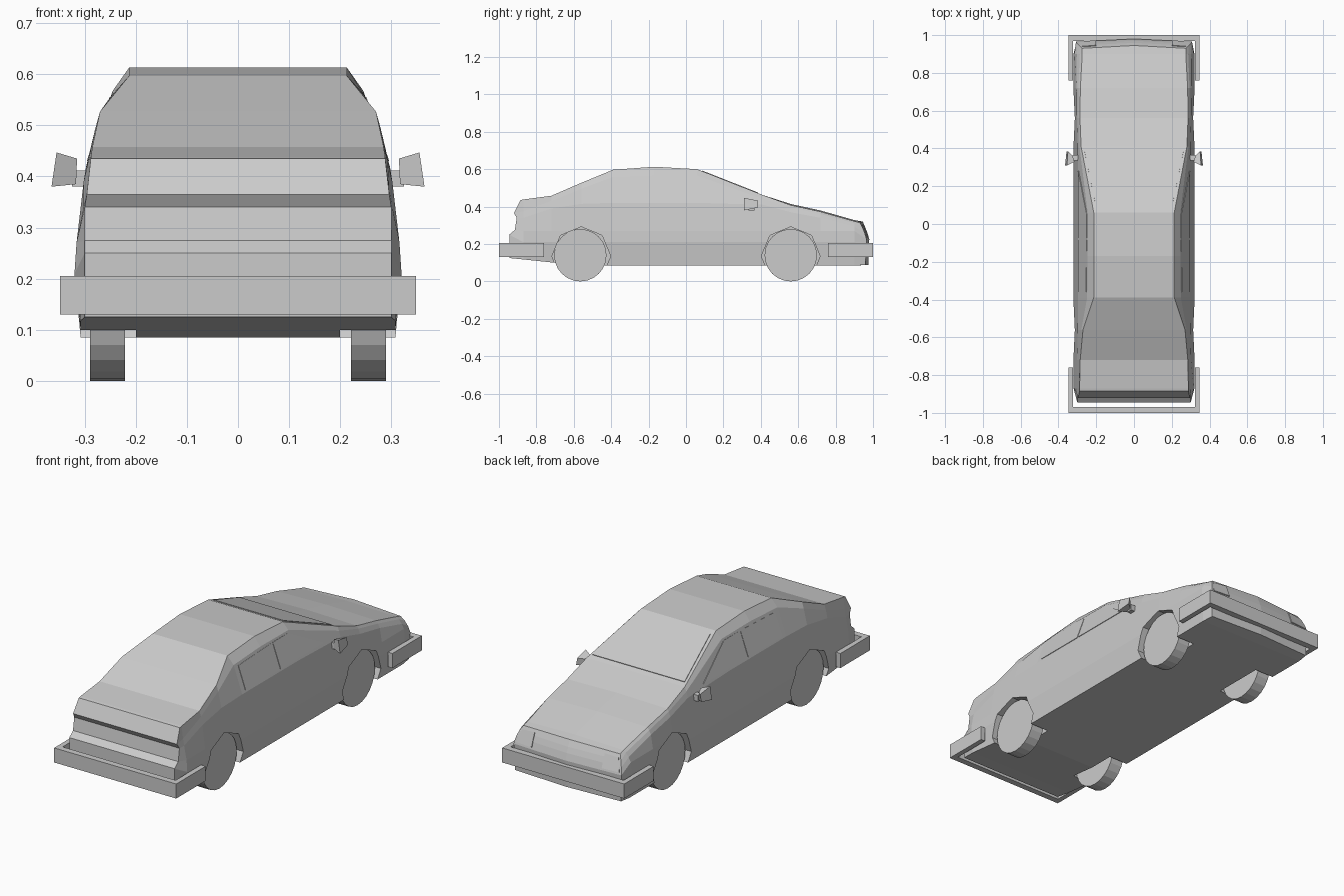
import bpy, bmesh
from math import pi, cos, sin

if "Cube" in bpy.data.objects:
    bpy.data.objects.remove(bpy.data.objects["Cube"])


def make(name, verts, faces):
    me = bpy.data.meshes.new(name)
    bm = bmesh.new()
    vs = [bm.verts.new(v) for v in verts]
    for f in faces:
        bm.faces.new([vs[i] for i in f])
    bmesh.ops.recalc_face_normals(bm, faces=bm.faces)
    bm.to_mesh(me)
    bm.free()
    ob = bpy.data.objects.new(name, me)
    bpy.context.collection.objects.link(ob)
    return ob


def prism(bottom, top, base=0):
    """Closed prism between two matching outlines."""
    n = len(bottom)
    faces = [[base + i for i in range(n)], [base + n + i for i in range(n)]]
    faces += [[base + i, base + (i + 1) % n, base + n + (i + 1) % n, base + n + i] for i in range(n)]
    return list(bottom) + list(top), faces


def disc(x, y, z, r, n):
    return [(x, y + r * sin(2 * pi * i / n), z + r * cos(2 * pi * i / n)) for i in range(n)]


def flip(pts):
    return [(-x, y, z) for x, y, z in pts]


# Body stations: y, then belt, window-top and roof-edge points (x, z)
stations = [
    (-.87, .302, .340, .296, .375, .288, .438),
    (-.72, .302, .390, .293, .430, .285, .458),
    (-.56, .298, .415, .279, .495, .270, .527),
    (-.39, .297, .420, .248, .558, .213, .597),
    (-.17, .297, .420, .245, .568, .213, .613),
    (.06, .297, .420, .245, .566, .213, .600),
    (.41, .298, .410, .289, .440, .280, .462),
    (.56, .303, .370, .294, .395, .286, .408),
    (.72, .304, .340, .294, .360, .284, .373),
    (.90, .303, .292, .287, .312, .274, .322),
]
tail = [(.30, -.945, .125), (.30, -.945, .25), (.30, -.915, .275),
        (.30, -.905, .34), (.296, -.92, .365), (.288, -.885, .435)]
nose = [(.302, .96, .088), (.305, .963, .19), (.307, .965, .225),
        (.30, .955, .26), (.29, .944, .288), (.276, .93, .314)]


def section(y, xd, zd, xe, ze, xf, zf):
    low = .085 + max(0, -.56 - y) * .105
    return [(.308, y, low), (.32, y, .21), (.316, y, .27), (xd, y, zd), (xe, y, ze), (xf, y, zf)]


rings = [tail] + [section(*s) for s in stations] + [nose]
verts, faces = [], []
for k, r in enumerate(rings):
    bow_y = .015 if r is nose else 0
    bow_z = .006 if r[0][1] > .5 else 0
    verts += r + [(0, r[5][1] + bow_y, r[5][2] + bow_z)]
    verts += flip(r[::-1]) + [(0, r[0][1] + bow_y, r[0][2])]
    if k:
        a, b = (k - 1) * 14, k * 14
        faces += [[a + i, a + (i + 1) % 14, b + (i + 1) % 14, b + i] for i in range(14)]
# End panels, folded along each row
for k, r, bow in ((0, tail, 0), (len(rings) - 1, nose, .015)):
    o = k * 14
    mid = [o + 13]
    for i in range(1, 5):
        mid.append(len(verts))
        verts.append((0, r[i][1] + bow, r[i][2]))
    mid.append(o + 6)
    for i in range(5):
        faces.append([o + i, o + i + 1, mid[i + 1], mid[i]])
        faces.append([o + 12 - i, o + 11 - i, mid[i + 1], mid[i]])
body = make("car_body", verts, faces)

# Wheel arches cut with octagonal prisms
cv, cf = [], []
for s in (-1, 1):
    for y in (-.56, .56):
        v, f = prism(disc(s * .2, y, .135, .157, 8), disc(s * .42, y, .135, .157, 8), len(cv))
        cv += v
        cf += f
cutter = make("arch_cutter", cv, cf)
cutter.hide_render = True
cutter.hide_set(True)
mod = body.modifiers.new("arches", 'BOOLEAN')
mod.operation = 'DIFFERENCE'
mod.solver = 'EXACT'
mod.object = cutter

# Wheels
for s, side in ((-1, "left"), (1, "right")):
    for y, end in ((-.565, "rear"), (.56, "front")):
        make(f"wheel_{end}_{side}", *prism(disc(s * .221, y, .14, .14, 24), disc(s * .29, y, .14, .14, 24)))

# Wrap-around bumpers
outline = [(-.348, .76), (-.348, 1), (.348, 1), (.348, .76), (.322, .76), (.322, .968), (-.322, .968), (-.322, .76)]
for s, end in ((-1, "rear"), (1, "front")):
    make(f"bumper_{end}", *prism([(x, s * y, .13) for x, y in outline], [(x, s * y, .205) for x, y in outline]))


# Thin glass and lamp panels laid on the body
def panel(name, pts, d):
    make(name, *prism([tuple(p[i] - d[i] for i in range(3)) for p in pts],
                      [tuple(p[i] + d[i] * .5 for i in range(3)) for p in pts]))


panel("windshield", [(-.2, .085, .590), (.2, .085, .590), (.262, .385, .472), (-.262, .385, .472)], (0, .002, .006))
door = [(.28, .43), (.05, .555), (-.075, .555), (-.075, .43)]
quarter = [(-.085, .43), (-.085, .555), (-.36, .545), (-.36, .43)]
lamp = [(.20, .944, .303), (.275, .938, .297), (.295, .962, .235), (.20, .970, .235)]
mirror_face = [(.315, .33, .435), (.355, .31, .447), (.365, .31, .38), (.317, .33, .385)]
mirror_back = [(.325, .36, .425), (.350, .385, .432), (.357, .385, .395), (.325, .36, .39)]
stem_in = [(.285, .335, .38), (.285, .335, .412), (.285, .365, .412), (.285, .365, .38)]
stem_out = [(.325, y, z) for x, y, z in stem_in]
for s, side in ((-1, "left"), (1, "right")):
    def m(pts):
        return pts if s > 0 else flip(pts)
    for name, shape in (("door_window", door), ("quarter_window", quarter)):
        panel(f"{name}_{side}", m([(.297 - .36 * (z - .42), y, z) for y, z in shape]), (s * .005, 0, .002))
    panel(f"headlamp_{side}", m(lamp), (0, .006, .003))
    # Door mirrors
    make(f"mirror_{side}", *prism(m(mirror_face), m(mirror_back)))
    make(f"mirror_stem_{side}", *prism(m(stem_in), m(stem_out)))
